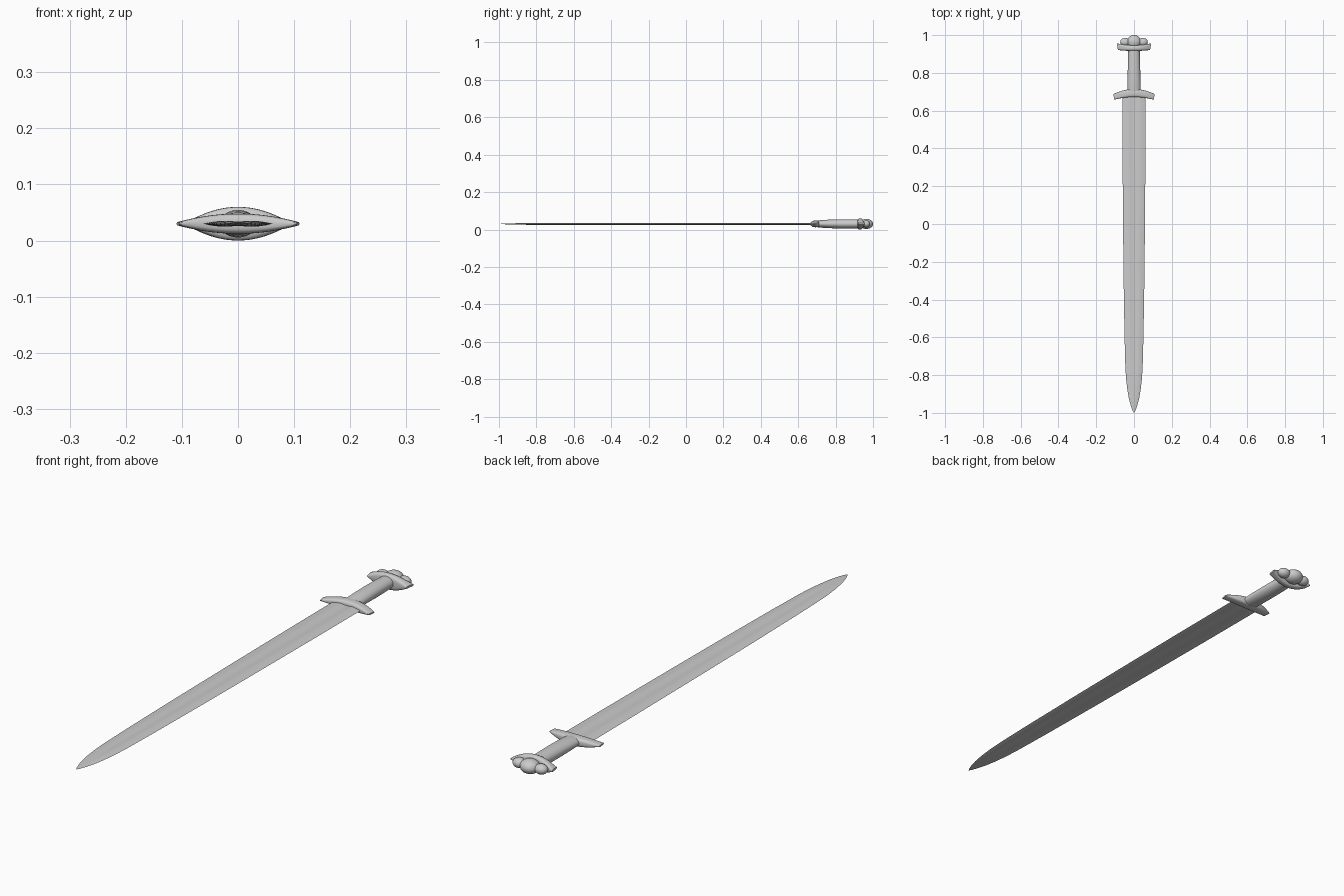
import bpy, bmesh
from math import sin, cos, pi, copysign

if "Cube" in bpy.data.objects:
    bpy.data.objects.remove(bpy.data.objects["Cube"])

Z = 0.03  # height of the sword's centre plane


def loft(name, rings, angle=35):
    """Skin a list of equal-length rings and cap both ends."""
    bm = bmesh.new()
    loops = [[bm.verts.new(p) for p in ring] for ring in rings]
    n = len(loops[0])
    for a, b in zip(loops, loops[1:]):
        for i in range(n):
            j = (i + 1) % n
            bm.faces.new((a[i], a[j], b[j], b[i]))
    bm.faces.new(loops[0])
    bm.faces.new(loops[-1])
    bmesh.ops.remove_doubles(bm, verts=bm.verts, dist=0.00005)
    bmesh.ops.recalc_face_normals(bm, faces=bm.faces)
    me = bpy.data.meshes.new(name)
    bm.to_mesh(me)
    bm.free()
    ob = bpy.data.objects.new(name, me)
    bpy.context.collection.objects.link(ob)
    smooth(ob, angle)
    return ob


def smooth(ob, angle):
    bpy.ops.object.select_all(action='DESELECT')
    ob.select_set(True)
    bpy.context.view_layer.objects.active = ob
    bpy.ops.object.shade_smooth_by_angle(angle=angle * pi / 180)


def sgn_pow(v, p):
    return copysign(abs(v) ** p, v)


def bar(name, half_len, depth, tip, y_mid, y_end, half_h, half_h_end, slant):
    """Bent crosspiece, lens-shaped from the front, with rounded sides."""
    rings = []
    for k in range(33):
        t = -cos(pi * k / 32)
        lens = tip + (depth - tip) * (1 - t * t)
        yc = y_mid + (y_end - y_mid) * t * t
        h = half_h + (half_h_end - half_h) * t * t
        ring = []
        for i in range(24):
            a = 2 * pi * i / 24
            dy = h * sgn_pow(sin(a), 0.6)
            ring.append((t * (half_len + slant * dy), yc + dy,
                         Z + lens * sgn_pow(cos(a), 0.6)))
        rings.append(ring)
    return loft(name, rings)


# Blade: sharp edges, a shallow central fuller that fades before the tip
stations = [(0.69, .062, 1), (0.4, .061, 1), (0.0, .058, 1), (-0.3, .055, 1),
            (-0.6, .050, 1), (-0.75, .046, .8), (-0.82, .042, .3),
            (-0.88, .035, 0), (-0.93, .026, 0), (-0.965, .016, 0),
            (-0.988, .007, 0), (-1.0, .0005, 0)]
blade_rings = []
for y, w, fuller in stations:
    thick = 0.0055 * min(1, w / 0.046)
    half = [(1, 0), (.8, .55), (.5, .95), (.38, 1 - .05 * fuller),
            (.2, 1 - .42 * fuller), (0, 1 - .55 * fuller)]
    upper = half + [(-x, z) for x, z in half[-2::-1]]
    section = upper + [(x, -z) for x, z in upper[-2:0:-1]]
    blade_rings.append([(x * w, y, Z + z * thick) for x, z in section])
loft("blade", blade_rings, 30)

# Crossguard bending toward the blade, pommel base bending away from it
bar("crossguard", 0.107, 0.018, 0.003, 0.693, 0.673, 0.021, 0.015, 0.15)
bar("pommel_base", 0.088, 0.030, 0.004, 0.931, 0.939, 0.015, 0.018, 0.15)

# Grip: oval handle, slightly slimmer at the guard end
grip = [(0.695, .034, .017), (0.72, .034, .020), (0.76, .034, .0225),
        (0.82, .033, .0245), (0.87, .032, .0245), (0.935, .030, .023)]
loft("grip", [[(a * cos(2 * pi * i / 32), y, Z + b * sin(2 * pi * i / 32))
               for i in range(32)] for y, a, b in grip])

# Three-lobed pommel
for name, x, y, size in [("pommel_centre_lobe", 0, .965, (.037, .035, .027)),
                         ("pommel_left_lobe", -.047, .963, (.026, .022, .019)),
                         ("pommel_right_lobe", .047, .963, (.026, .022, .019))]:
    bpy.ops.mesh.primitive_uv_sphere_add(segments=32, ring_count=16, radius=1,
                                         location=(x, y, Z))
    lobe = bpy.context.object
    lobe.name = name
    lobe.scale = size
    smooth(lobe, 60)
